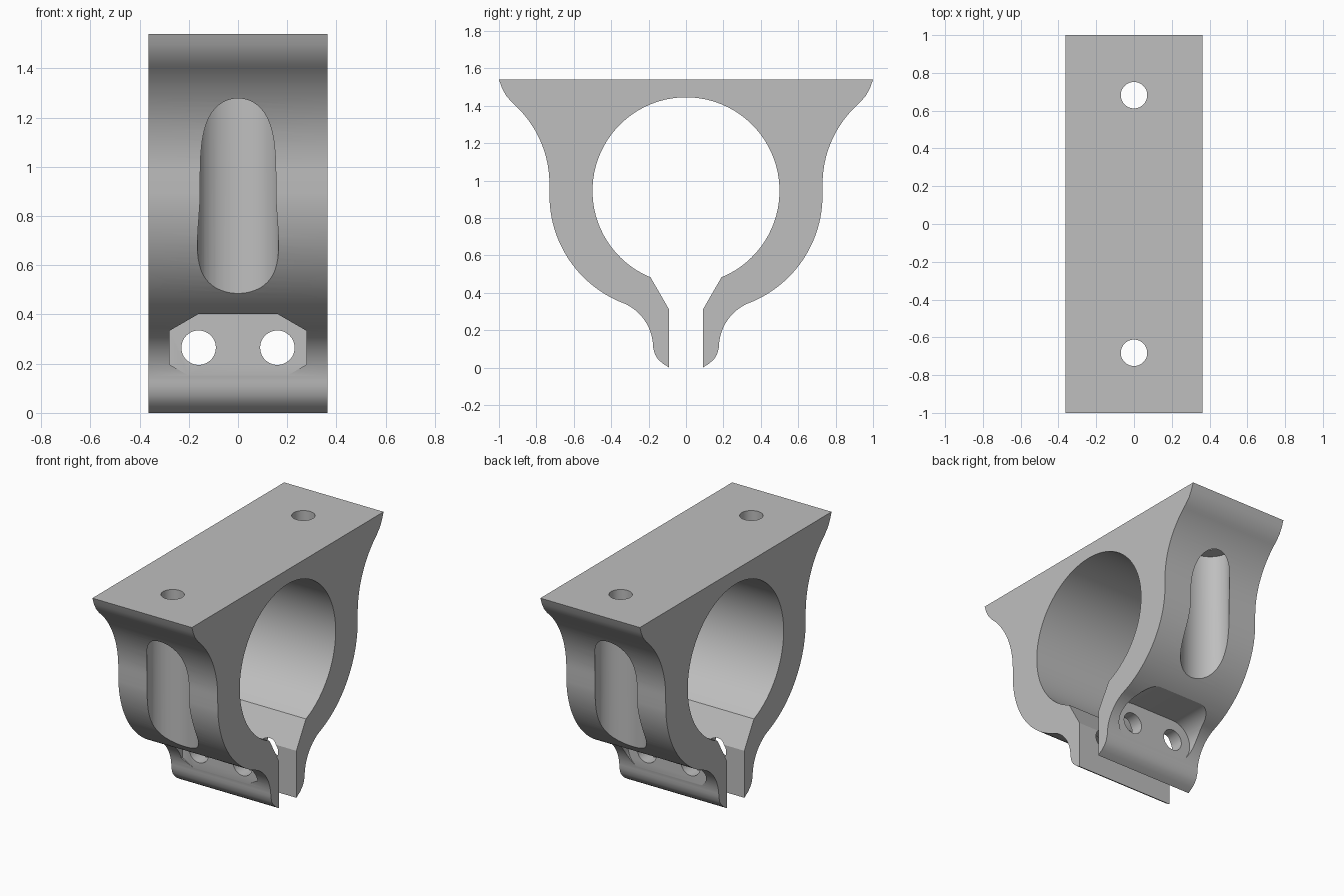
import bpy, bmesh, math
from mathutils import Vector

cube = bpy.data.objects.get("Cube")
if cube:
    bpy.data.objects.remove(cube, do_unlink=True)

HALF_WIDTH = 0.363
SCREW_Y = 0.682       # mounting screws
BOLT_X, BOLT_Z = 0.16, 0.265   # clamp bolts

grey = bpy.data.materials.new("plain grey")
grey.use_nodes = True
grey.diffuse_color = (0.52, 0.52, 0.52, 1)
grey.node_tree.nodes["Principled BSDF"].inputs["Base Color"].default_value = grey.diffuse_color


def arc(cx, cy, rx, start, end, n, ry=None):
    """Points on an arc, angles in degrees."""
    ry = ry or rx
    angles = [math.radians(start + (end - start) * i / n) for i in range(n + 1)]
    return [(cx + rx * math.cos(a), cy + ry * math.sin(a)) for a in angles]


def circle(cx, cy, rx, n=48, ry=None):
    return arc(cx, cy, rx, 0, 360, n, ry)[:-1]


def prism(name, points, axis, low, high):
    """Extrude a 2D outline along x, y or z."""
    place = {"x": lambda p: (low, p[0], p[1]),
             "y": lambda p: (p[0], low, p[1]),
             "z": lambda p: (p[0], p[1], low)}[axis]
    shift = Vector([(high - low) * (axis == a) for a in "xyz"])
    bm = bmesh.new()
    face = bm.faces.new([bm.verts.new(place(p)) for p in points])
    ext = bmesh.ops.extrude_face_region(bm, geom=[face])
    moved = [v for v in ext["geom"] if isinstance(v, bmesh.types.BMVert)]
    bmesh.ops.translate(bm, verts=moved, vec=shift)
    bmesh.ops.recalc_face_normals(bm, faces=bm.faces)
    mesh = bpy.data.meshes.new(name)
    bm.to_mesh(mesh)
    bm.free()
    mesh.materials.append(grey)
    obj = bpy.data.objects.new(name, mesh)
    bpy.context.collection.objects.link(obj)
    return obj


def select(obj):
    bpy.ops.object.select_all(action="DESELECT")
    obj.select_set(True)
    bpy.context.view_layer.objects.active = obj


def cut(body, cutter):
    cutter.hide_render = True
    mod = body.modifiers.new("cut", "BOOLEAN")
    mod.operation, mod.solver, mod.object = "DIFFERENCE", "EXACT", cutter
    select(body)
    bpy.ops.object.modifier_apply(modifier=mod.name)
    bpy.data.objects.remove(cutter, do_unlink=True)


# Outer silhouette of one side: flared lip, waist, ring, clamp lug
outer = [(1, 1.54), (0.985, 1.497), (0.963, 1.455)]
outer += arc(1.307, 0.98, 0.577, 130.8, 180, 20)
outer += arc(0.113, 0.92, 0.617, -3, -69.3, 24)
outer += arc(0.433, 0.107, 0.257, 113, 180, 14)[1:]
outer += [(0.166, 0.07), (0.15, 0.045), (0.125, 0.022), (0.09, 0.0)]

# Ring bore opening into the clamp slit
bore = [(0.09, 0.31)] + arc(0, 0.945, 0.5, -67.7, 247.7, 72) + [(-0.09, 0.31)]
profile = outer + bore + [(-y, z) for y, z in reversed(outer)]
clamp = prism("clamp_body", profile, "x", -HALF_WIDTH, HALF_WIDTH)

# Mounting screw holes with wide access channels below
for side in (-1, 1):
    y = side * SCREW_Y
    cut(clamp, prism("access_channel", circle(0, y, 0.165, 64, 0.131), "z", 0.3, 1.37))
    cut(clamp, prism("screw_hole", circle(0, y, 0.07), "z", 1.2, 1.7))

# Nut recess in front: two hexagons joined
nut_outline = (arc(BOLT_X, BOLT_Z, 0.137, -90, 90, 3)
               + arc(-BOLT_X, BOLT_Z, 0.137, 90, 270, 3))
cut(clamp, prism("nut_recess", nut_outline, "y", -0.7, -0.18))

# Bolt head recess behind: rounded slot
head_outline = (arc(BOLT_X, BOLT_Z, 0.137, -90, 90, 24)
                + arc(-BOLT_X, BOLT_Z, 0.137, 90, 270, 24))
cut(clamp, prism("head_recess", head_outline, "y", 0.18, 0.7))

# Clamp bolt holes
for side in (-1, 1):
    cut(clamp, prism("bolt_hole", circle(side * BOLT_X, BOLT_Z, 0.07), "y", -0.8, 0.8))

select(clamp)
bpy.ops.object.shade_smooth_by_angle(angle=math.radians(25))
